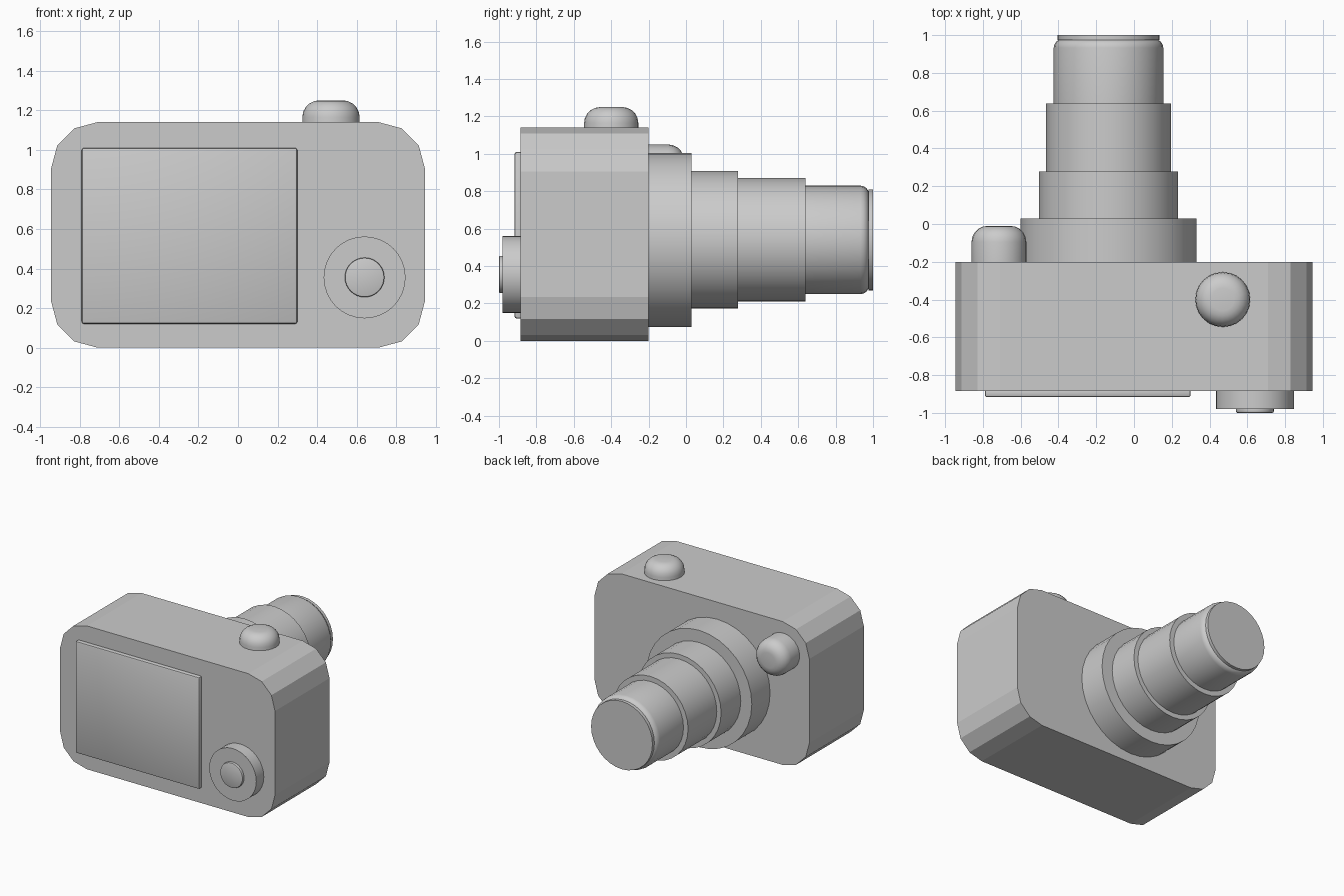
import bpy, bmesh
from math import pi, sin, cos

if "Cube" in bpy.data.objects:
    bpy.data.objects.remove(bpy.data.objects["Cube"])


def add_object(name, bm, location=(0, 0, 0), tilt=0.0, smooth=True):
    bmesh.ops.recalc_face_normals(bm, faces=bm.faces)
    mesh = bpy.data.meshes.new(name)
    bm.to_mesh(mesh)
    bm.free()
    ob = bpy.data.objects.new(name, mesh)
    ob.location = location
    ob.rotation_euler.x = tilt
    bpy.context.collection.objects.link(ob)
    if smooth:
        bpy.ops.object.select_all(action='DESELECT')
        bpy.context.view_layer.objects.active = ob
        ob.select_set(True)
        bpy.ops.object.shade_smooth_by_angle(angle=pi / 6)
    return ob


def lathe(name, profile, location, tilt=0.0, segs=32):
    """Turn a (radius, height) profile about local z and cap both ends."""
    bm = bmesh.new()
    rings = [[bm.verts.new((r * cos(2 * pi * i / segs), r * sin(2 * pi * i / segs), h))
              for i in range(segs)] for r, h in profile]
    for a, b in zip(rings, rings[1:]):
        for i in range(segs):
            j = (i + 1) % segs
            bm.faces.new((a[i], a[j], b[j], b[i]))
    bm.faces.new(rings[0])
    bm.faces.new(rings[-1])
    return add_object(name, bm, location, tilt)


def box(name, lo, hi):
    bm = bmesh.new()
    bmesh.ops.create_cube(bm, size=1)
    for v in bm.verts:
        v.co = [(a + b) / 2 + c * (b - a) for a, b, c in zip(lo, hi, v.co)]
    return bm


def arc(r, top, radius, steps):
    """Rounded rim from the side wall to the flat top."""
    return [(r - radius + radius * cos(t), top - radius + radius * sin(t))
            for t in (pi / 2 * k / steps for k in range(steps + 1))]


FORWARD, BACK = -pi / 2, pi / 2   # local z to +y / to -y

# Body: box with the four long corners rounded in three flat steps
bm = box("body", (-0.945, -0.885, 0), (0.945, -0.2, 1.14))
edges = [e for e in bm.edges if abs(e.verts[0].co.y - e.verts[1].co.y) > 0.1]
bmesh.ops.bevel(bm, geom=edges, offset=0.235, segments=3, profile=0.5, affect='EDGES')
add_object("body", bm, smooth=False)

# Screen panel with a fine edge bevel
bm = box("screen", (-0.79, -0.917, 0.12), (0.3, -0.87, 1.01))
bmesh.ops.bevel(bm, geom=bm.edges[:], offset=0.012, segments=2, profile=0.5, affect='EDGES')
add_object("screen", bm)

# Control dial and its centre button
lathe("control_dial", [(0.207, 0), (0.207, 0.11)], (0.64, -0.87, 0.355), BACK)
lathe("dial_button", [(0.1, 0), (0.1, 0.045)] + arc(0.1, 0.06, 0.008, 2),
      (0.64, -0.94, 0.355), BACK)

# Domed shutter button and matching front lamp
dome = [(0.145, 0)] + arc(0.145, 0.19, 0.085, 5)
lathe("shutter_button", dome, (0.47, -0.4, 1.06), segs=24)
lathe("front_lamp", dome, (-0.715, -0.2, 0.905), FORWARD, segs=24)

# Telescoping lens barrel in four stages
barrel = [(0.465, -0.21), (0.465, 0.03), (0.368, 0.03), (0.368, 0.277),
          (0.33, 0.277), (0.33, 0.638), (0.29, 0.638)]
barrel += arc(0.29, 0.978, 0.045, 4)
lathe("lens_barrel", barrel, (-0.135, 0, 0.54), FORWARD)
lathe("lens_glass", [(0.27, 0.975), (0.27, 1.0)], (-0.135, 0, 0.54), FORWARD)
